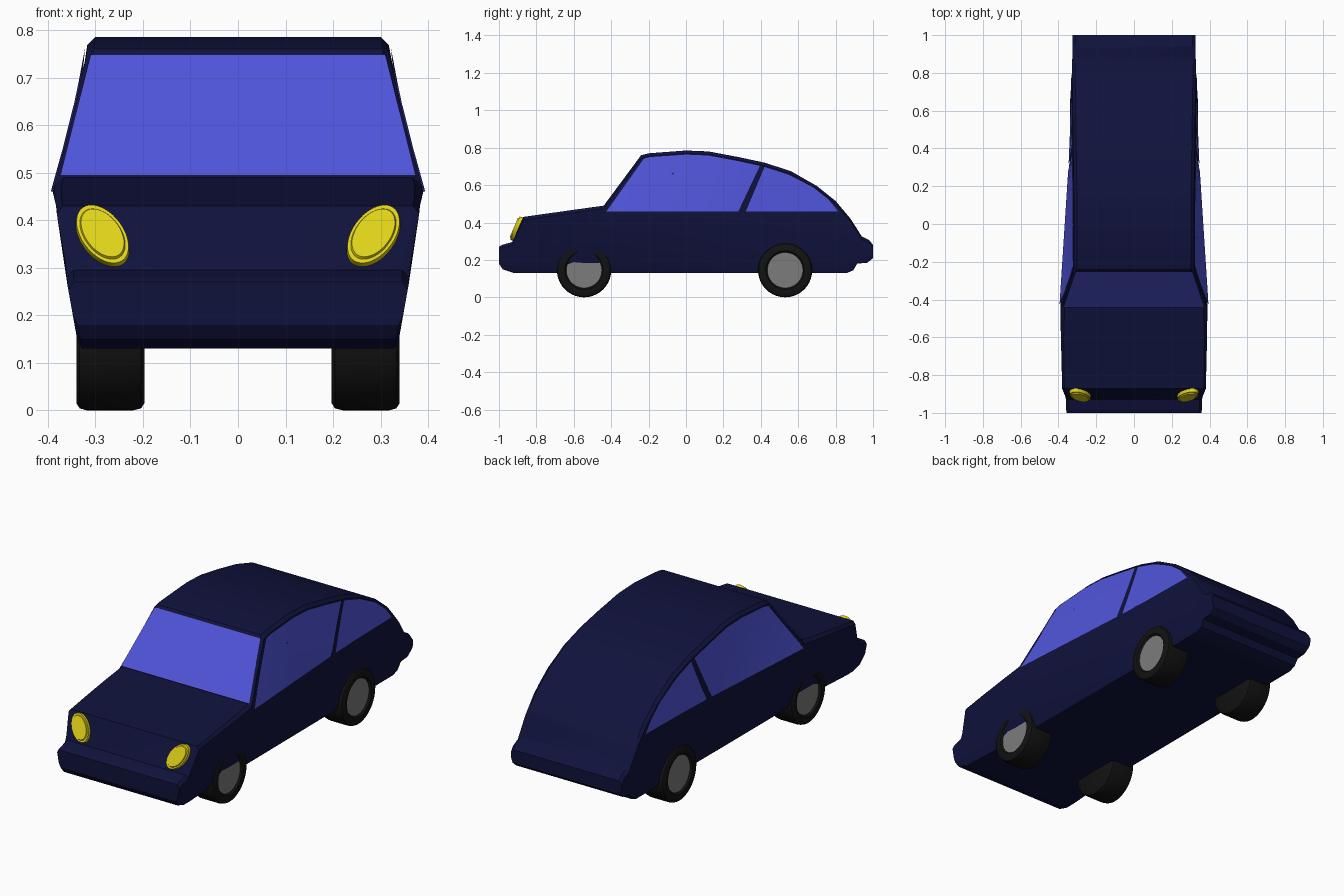
import bpy, bmesh, math
from mathutils import Matrix, Vector

if "Cube" in bpy.data.objects:
    bpy.data.objects.remove(bpy.data.objects["Cube"])


def material(name, rgb):
    m = bpy.data.materials.new(name)
    m.diffuse_color = (*rgb, 1)
    m.use_nodes = True
    m.node_tree.nodes["Principled BSDF"].inputs["Base Color"].default_value = m.diffuse_color
    return m


PAINT = material("navy paint", (0.005, 0.006, 0.045))
GLASS = material("blue glass", (0.08, 0.09, 0.7))
YELLOW = material("yellow lens", (0.75, 0.65, 0.01))
RUBBER = material("rubber", (0.006, 0.006, 0.006))
METAL = material("hub metal", (0.2, 0.2, 0.2))


def finish(name, bm, mat, angle=30):
    bmesh.ops.recalc_face_normals(bm, faces=bm.faces)
    me = bpy.data.meshes.new(name)
    bm.to_mesh(me)
    bm.free()
    ob = bpy.data.objects.new(name, me)
    bpy.context.collection.objects.link(ob)
    me.materials.append(mat)
    bpy.ops.object.select_all(action='DESELECT')
    ob.select_set(True)
    bpy.context.view_layer.objects.active = ob
    bpy.ops.object.shade_smooth_by_angle(angle=math.radians(angle))
    return ob


def interp(table, t):
    if t <= table[0][0]:
        return table[0][1]
    for (a, u), (b, v) in zip(table, table[1:]):
        if t <= b:
            return u + (v - u) * (t - a) / (b - a)
    return table[-1][1]


# Half-widths of the shell along y at sill, mid and belt height
SILL = [(-1, .335), (-.87, .335), (-.6, .318), (1, .312)]
MID = [(-1, .36), (-.87, .36), (-.6, .342), (-.4, .345), (.4, .325), (1, .325)]
BELT = [(-1, .365), (-.93, .37), (-.87, .388), (-.42, .39), (.4, .337), (1, .325)]


def width(y, z):
    return interp([(.13, interp(SILL, y)), (.27, interp(MID, y)),
                   (.46, interp(BELT, y)), (.74, .32), (.79, .315)], z)


# Body: rings lofted along y from the upper and lower side outline
TOP = [(-1, .27), (-.985, .28), (-.93, .295), (-.915, .325), (-.87, .43), (-.6, .468),
       (-.44, .49), (-.34, .625), (-.24, .76), (-.2, .77), (0, .785), (.12, .78), (.28, .75),
       (.42, .72), (.56, .675), (.7, .595), (.8, .515), (.88, .42), (.94, .325), (.98, .305), (1, .28)]
BOTTOM = [(-1, .18), (-.98, .15), (-.92, .13), (.86, .13), (.895, .145),
          (.915, .18), (.97, .185), (1, .21)]
stations = sorted({y for y, _ in TOP + BOTTOM} | {-.75, .2})
bm = bmesh.new()
rings = []
for y in stations:
    zt, zb = interp(TOP, y), interp(BOTTOM, y)
    shoulder = zt - .016
    belt = min(.46, zb + .75 * (shoulder - zb)) if zt < .46 else min(.46, shoulder - .008)
    mid = min(.27, zb + .45 * (belt - zb))
    half = [(width(y, zb) - .006, zb), (width(y, min(mid, zb + .02)), min(mid, zb + .02)),
            (width(y, mid), mid), (width(y, belt), belt),
            (width(y, shoulder), shoulder), (width(y, zt) - .015, zt)]
    pts = half + [(-x, z) for x, z in reversed(half)]
    rings.append([bm.verts.new((x, y, z)) for x, z in pts])
for a, b in zip(rings, rings[1:]):
    for i in range(len(a)):
        j = (i + 1) % len(a)
        bm.faces.new((a[i], a[j], b[j], b[i]))
bm.faces.new(rings[0])
bm.faces.new(rings[-1])
finish("body", bm, PAINT)

# Windscreen
bm = bmesh.new()
n = Vector((0, -.8, .6)) * .004
corners = [(-.374, -.438, .492), (.374, -.438, .492), (.31, -.25, .746), (-.31, -.25, .746)]
bm.faces.new([bm.verts.new(Vector(c) + n) for c in corners])
finish("windscreen", bm, GLASS)


# Side windows: strips following the shell between belt line and roof
def side_window(name, y0, y1, top, side):
    bm = bmesh.new()
    pairs = []
    a, b = top[0][0], top[-1][0]
    for y, z in top:
        yb = y0 + (y1 - y0) * (y - a) / (b - a)
        col = []
        for k in range(4):
            py, pz = yb + (y - yb) * k / 3, .46 + (z - .46) * k / 3
            col.append(bm.verts.new((side * (width(py, pz) + .004), py, pz)))
        pairs.append(col)
    for p, q in zip(pairs, pairs[1:]):
        for k in range(3):
            bm.faces.new((p[k], q[k], q[k + 1], p[k + 1]))
    finish(name, bm, GLASS)


DOOR = [(-.225, .742), (-.19, .75), (0, .763), (.12, .758), (.28, .728), (.395, .703)]
REAR = [(.42, .697), (.55, .655), (.68, .588), (.76, .525), (.812, .462)]

# Wheels: lathed tyre and hub disc
TYRE = [(.09, .322), (.103, .338), (.13, .34), (.141, .333), (.145, .318),
        (.145, .22), (.141, .204), (.13, .197), (0, .197)]
HUB = [(0, .328), (.1, .328)]


def lathe(name, profile, y, side, mat):
    bm = bmesh.new()
    vs = [bm.verts.new((side * x, y, .145 + r)) for r, x in profile]
    es = [bm.edges.new(e) for e in zip(vs, vs[1:])]
    bmesh.ops.spin(bm, geom=vs + es, cent=(0, y, .145), axis=(1, 0, 0),
                   angle=2 * math.pi, steps=40)
    bmesh.ops.remove_doubles(bm, verts=bm.verts, dist=1e-4)
    finish(name, bm, mat, 40)


# Headlamp: tilted oval with a bevelled rim and a raised lens
def headlamp(name, side):
    bm = bmesh.new()
    place = (Matrix.Translation((side * .285, -.903, .366))
             @ Matrix.Rotation(math.radians(67), 4, 'X')
             @ Matrix.Rotation(side * math.radians(-33), 4, 'Z')
             @ Matrix.Diagonal((.046, .076, 1, 1)))
    for r1, r2, depth, z in ((1, .97, .022, .002), (.86, .8, .008, .015)):
        bmesh.ops.create_cone(bm, cap_ends=True, segments=36, radius1=r1, radius2=r2,
                              depth=depth, matrix=place @ Matrix.Translation((0, 0, z)))
    finish(name, bm, YELLOW)


for side, label in ((1, "right"), (-1, "left")):
    side_window("door_window_" + label, -.425, .28, DOOR, side)
    side_window("rear_window_" + label, .32, .81, REAR, side)
    headlamp("headlamp_" + label, side)
    for y, end in ((-.545, "front"), (.53, "rear")):
        lathe(f"{end}_tyre_{label}", TYRE, y, side, RUBBER)
        lathe(f"{end}_hub_{label}", HUB, y, side, METAL)
